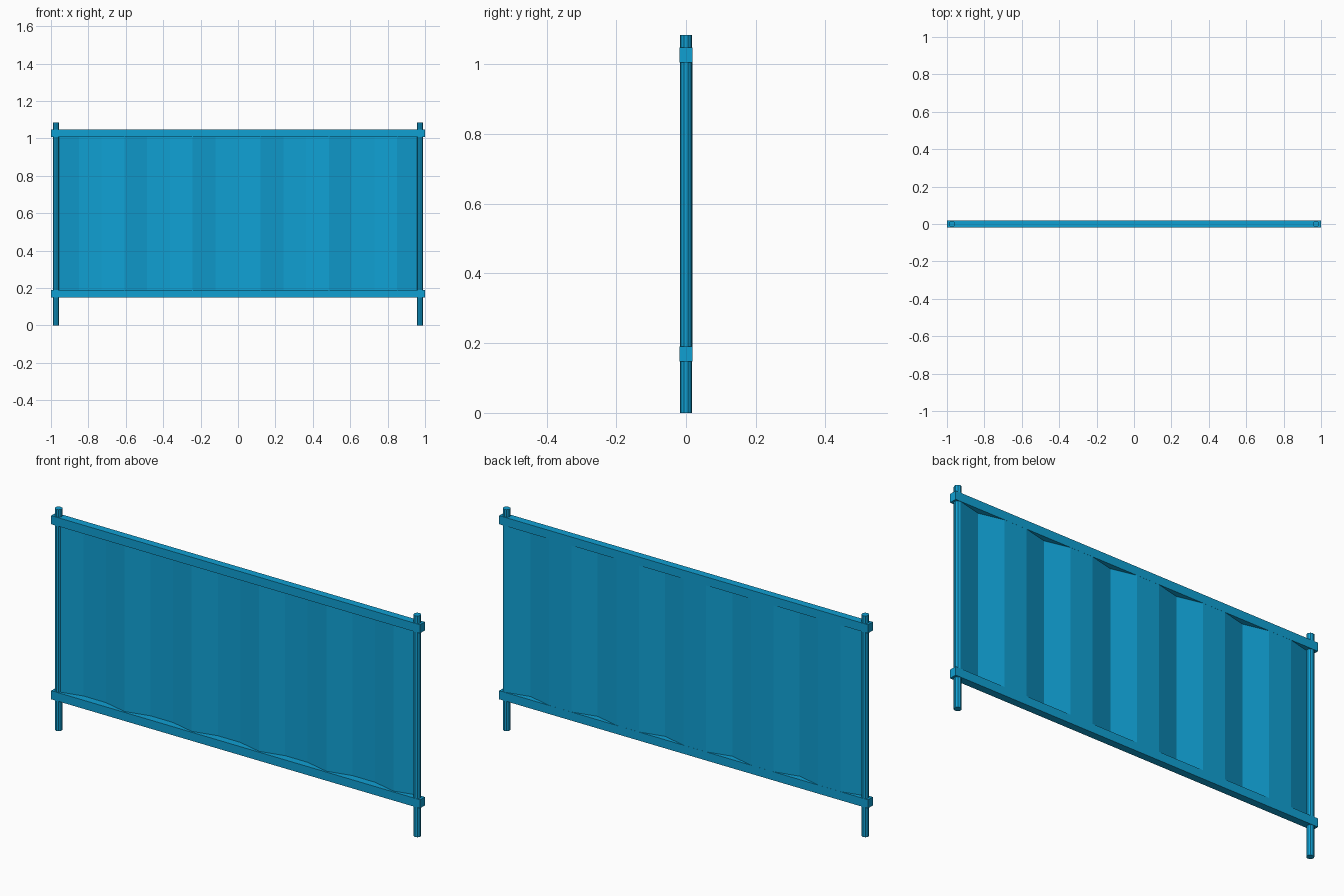
import bpy
import bmesh

cube = bpy.data.objects.get("Cube")
if cube:
    bpy.data.objects.remove(cube, do_unlink=True)

# Single blue finish
blue = bpy.data.materials.new("bright_blue")
blue.use_nodes = True
colour = (0.005, 0.35, 0.65, 1)
blue.diffuse_color = colour
blue.node_tree.nodes["Principled BSDF"].inputs["Base Color"].default_value = colour

POST_X = 0.973
RAIL_HALF = 0.0185


def finish(obj, name):
    obj.name = name
    obj.data.materials.append(blue)
    return obj


# Round end posts
for side, sign in (("left", 1), ("right", -1)):
    bpy.ops.mesh.primitive_cylinder_add(vertices=10, radius=0.0175, depth=1.085,
                                        location=(sign * POST_X, 0, 1.085 / 2))
    finish(bpy.context.object, side + "_post")

# Square rails across the posts
for name, z in (("bottom_rail", 0.169), ("top_rail", 1.027)):
    bpy.ops.mesh.primitive_cube_add(size=1, location=(0, 0, z))
    rail = finish(bpy.context.object, name)
    rail.scale = (2, RAIL_HALF * 2, 0.042)

# Corrugated sheet: each wave is a slope in, a slope out and a flat crest
SEGMENTS = 16
bm = bmesh.new()
previous = None
for i in range(SEGMENTS + 1):
    x = POST_X - 2 * POST_X * i / SEGMENTS
    y = -0.011 if i % 3 == 1 else RAIL_HALF - 0.0004
    pair = [bm.verts.new((x, y, z)) for z in (0.17, 1.026)]
    if previous:
        bm.faces.new((previous[0], pair[0], pair[1], previous[1]))
    previous = pair
mesh = bpy.data.meshes.new("corrugated_panel")
bm.to_mesh(mesh)
bm.free()
panel = bpy.data.objects.new("corrugated_panel", mesh)
bpy.context.collection.objects.link(panel)
finish(panel, "corrugated_panel")
